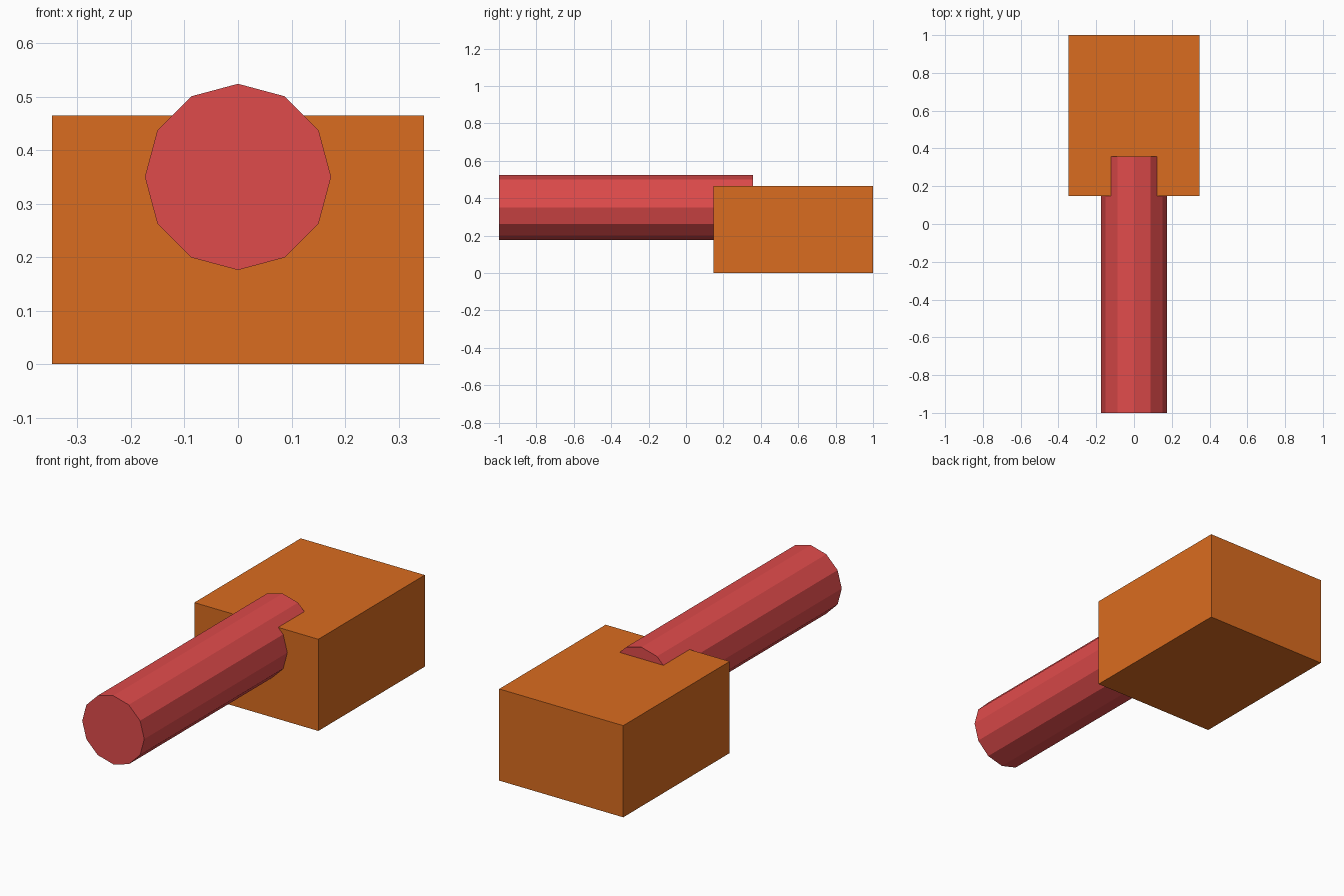
import bpy
from math import pi

if "Cube" in bpy.data.objects:
    bpy.data.objects.remove(bpy.data.objects["Cube"])


def finish(name, color):
    obj = bpy.context.object
    obj.name = obj.data.name = name
    mat = bpy.data.materials.new(name + "_color")
    mat.diffuse_color = (*color, 1)
    mat.use_nodes = True
    mat.node_tree.nodes["Principled BSDF"].inputs["Base Color"].default_value = mat.diffuse_color
    obj.data.materials.append(mat)
    bpy.ops.object.transform_apply(location=False, rotation=True, scale=True)
    return obj


# Block head standing on the ground
y0, y1, height, width = 0.147, 1.0, 0.465, 0.696
bpy.ops.mesh.primitive_cube_add(size=1, location=(0, (y0 + y1) / 2, height / 2))
bpy.context.object.scale = (width, y1 - y0, height)
finish("block", (0.70, 0.15, 0.014))

# Twelve-sided rod, its back end sunk into the block
y0, y1 = -1.0, 0.357
bpy.ops.mesh.primitive_cylinder_add(vertices=12, radius=0.174, depth=y1 - y0,
                                    location=(0, (y0 + y1) / 2, 0.35),
                                    rotation=(pi / 2, 0, 0))
finish("rod", (0.74, 0.07, 0.07))
